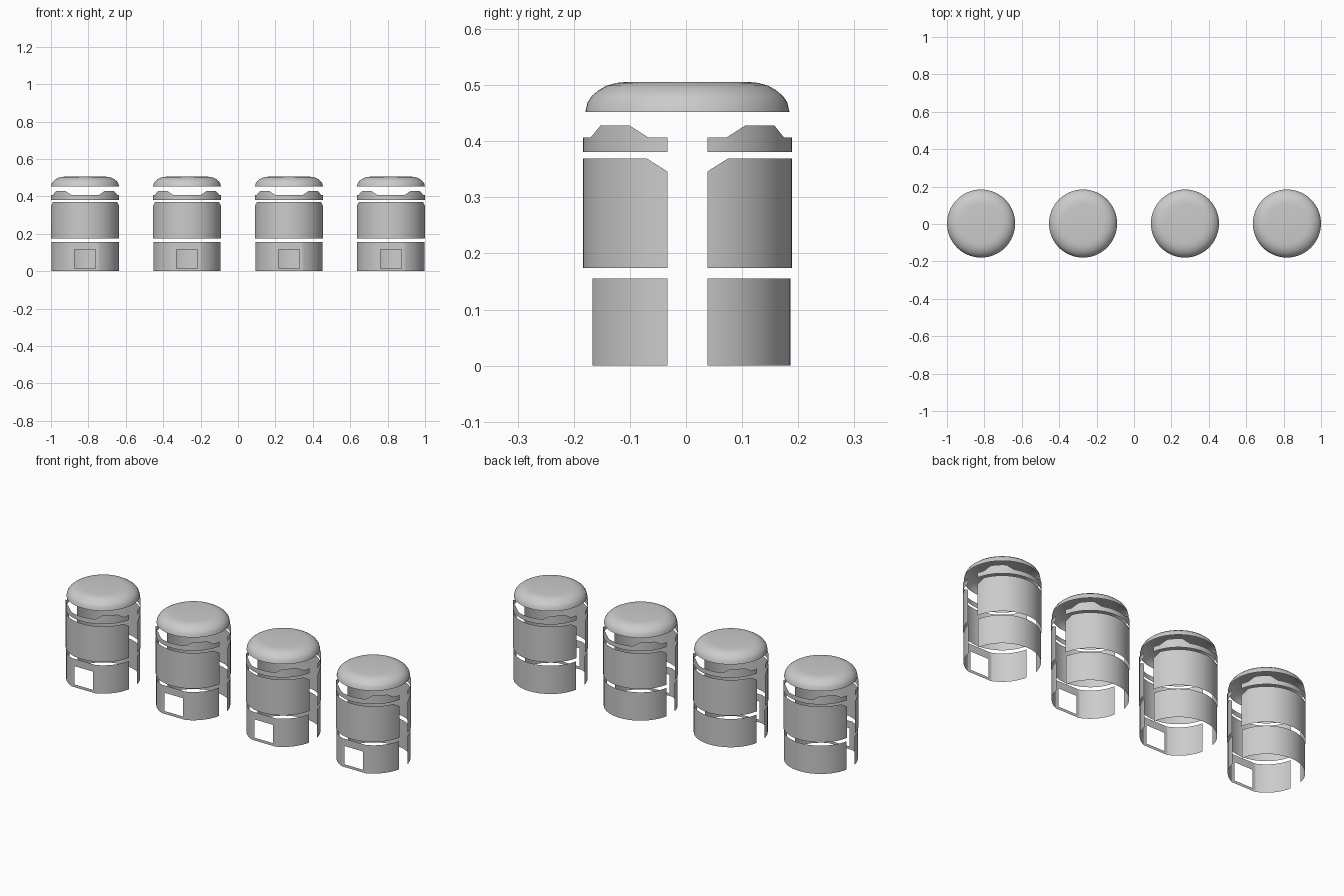
import bpy, bmesh, math

cube = bpy.data.objects.get("Cube")
if cube:
    bpy.data.objects.remove(cube, do_unlink=True)

CENTRES = [-0.8175, -0.2725, 0.2725, 0.8175]
MID_Y = 0.0025      # axis of every canister
GAP = 0.0355        # half width of the side openings
STEPS = 28          # columns per quarter turn

grey = bpy.data.materials.new("plain_grey")
grey.use_nodes = True
grey.diffuse_color = (0.6, 0.6, 0.6, 1)
grey.node_tree.nodes["Principled BSDF"].inputs["Base Color"].default_value = (0.6, 0.6, 0.6, 1)


def finish(name, bm, x, angle):
    bmesh.ops.remove_doubles(bm, verts=bm.verts, dist=1e-5)
    mesh = bpy.data.meshes.new(name)
    bm.to_mesh(mesh)
    bm.free()
    mesh.materials.append(grey)
    ob = bpy.data.objects.new(name, mesh)
    bpy.context.collection.objects.link(ob)
    ob.location = (x, MID_Y, 0)
    bpy.ops.object.select_all(action="DESELECT")
    ob.select_set(True)
    bpy.context.view_layer.objects.active = ob
    bpy.ops.object.shade_smooth_by_angle(angle=math.radians(angle))


def height(profile, y):
    """Top edge height at distance y from the axis, linear between points."""
    for (y0, z0), (y1, z1) in zip(profile, profile[1:]):
        if y <= y1:
            return z0 + (z1 - z0) * max(0, y - y0) / (y1 - y0)
    return profile[-1][1]


def half_columns(radius, profile):
    """Columns (x, y, top) of the back half shell, running from +x to -x."""
    start = math.asin(GAP / radius)
    angles = {start + (math.pi / 2 - start) * i / STEPS for i in range(STEPS + 1)}
    angles |= {math.asin(y / radius) for y, z in profile if GAP < y < radius}
    right = [(radius * math.cos(a), radius * math.sin(a)) for a in sorted(angles)]
    left = [(-x, y) for x, y in reversed(right[:-1])]
    return [(x, y, height(profile, y)) for x, y in right + left]


def wall(bm, p, q, z0, z1=None):
    corners = [(p[0], p[1], z0), (q[0], q[1], z0),
               (q[0], q[1], z1 or q[2]), (p[0], p[1], z1 or p[2])]
    bm.faces.new([bm.verts.new(c) for c in corners])


def shell(name, x, radius, bottom, profile, front):
    bm = bmesh.new()
    cols = half_columns(radius, profile)
    if front:
        cols = [(-a, -b, z) for a, b, z in cols]
    for p, q in zip(cols, cols[1:]):
        wall(bm, p, q, bottom)
    finish(name, bm, x, 30)


def window_shell(name, x, radius, top, flat, hole):
    """Front base shell: rounded sides, flat panel and a rectangular opening."""
    bm = bmesh.new()
    face_y = -math.sqrt(radius ** 2 - flat ** 2)
    cols = [(-a, -b, z) for a, b, z in half_columns(radius, [(0, top), (radius, top)])]
    half_w, low, high = hole
    left = [c for c in cols if c[0] < -flat - 0.002]
    right = [c for c in cols if c[0] > flat + 0.002]
    panel = [(px, face_y, top) for px in (-flat, -half_w, half_w, flat)]
    cols = left + panel + right
    for p, q in zip(cols, cols[1:]):
        on_panel = p in panel and q in panel
        cuts = [0, low, high, top] if on_panel else [0, top]
        for z0, z1 in zip(cuts, cuts[1:]):
            if not (p == panel[1] and z0 == low):
                wall(bm, p, q, z0, z1)
    finish(name, bm, x, 12)


def cap(name, x):
    """Hollow rounded lid turned about the axis."""
    profile = [(0.182, 0.452), (0.178, 0.469), (0.17, 0.481), (0.158, 0.491),
               (0.144, 0.499), (0.126, 0.504), (0.105, 0.506), (0, 0.506)]
    bm = bmesh.new()
    verts = [bm.verts.new((r, 0, z)) for r, z in profile]
    edges = [bm.edges.new(pair) for pair in zip(verts, verts[1:])]
    bmesh.ops.spin(bm, geom=verts + edges, cent=(0, 0, 0), axis=(0, 0, 1),
                   angle=math.tau, steps=64, use_merge=True)
    bmesh.ops.remove_doubles(bm, verts=bm.verts, dist=1e-5)
    bmesh.ops.recalc_face_normals(bm, faces=bm.faces)
    if sum(f.normal.z for f in bm.faces) < 0:
        bmesh.ops.reverse_faces(bm, faces=bm.faces)
    finish(name, bm, x, 45)


# Top edges described by distance from the axis
BASE = [(0, 0.155), (0.184, 0.155)]
BODY = [(GAP, 0.346), (0.072, 0.369), (0.186, 0.369)]
COLLAR = [(GAP, 0.407), (0.07, 0.407), (0.103, 0.428), (0.155, 0.428),
          (0.172, 0.407), (0.186, 0.407)]

for i, cx in enumerate(CENTRES, 1):
    window_shell(f"base_front_{i}", cx, 0.1835, 0.155, 0.071, (0.056, 0.015, 0.115))
    shell(f"base_back_{i}", cx, 0.1835, 0, BASE, False)
    for side in ("front", "back"):
        shell(f"body_{side}_{i}", cx, 0.186, 0.174, BODY, side == "front")
        shell(f"collar_{side}_{i}", cx, 0.186, 0.381, COLLAR, side == "front")
    cap(f"cap_{i}", cx)
